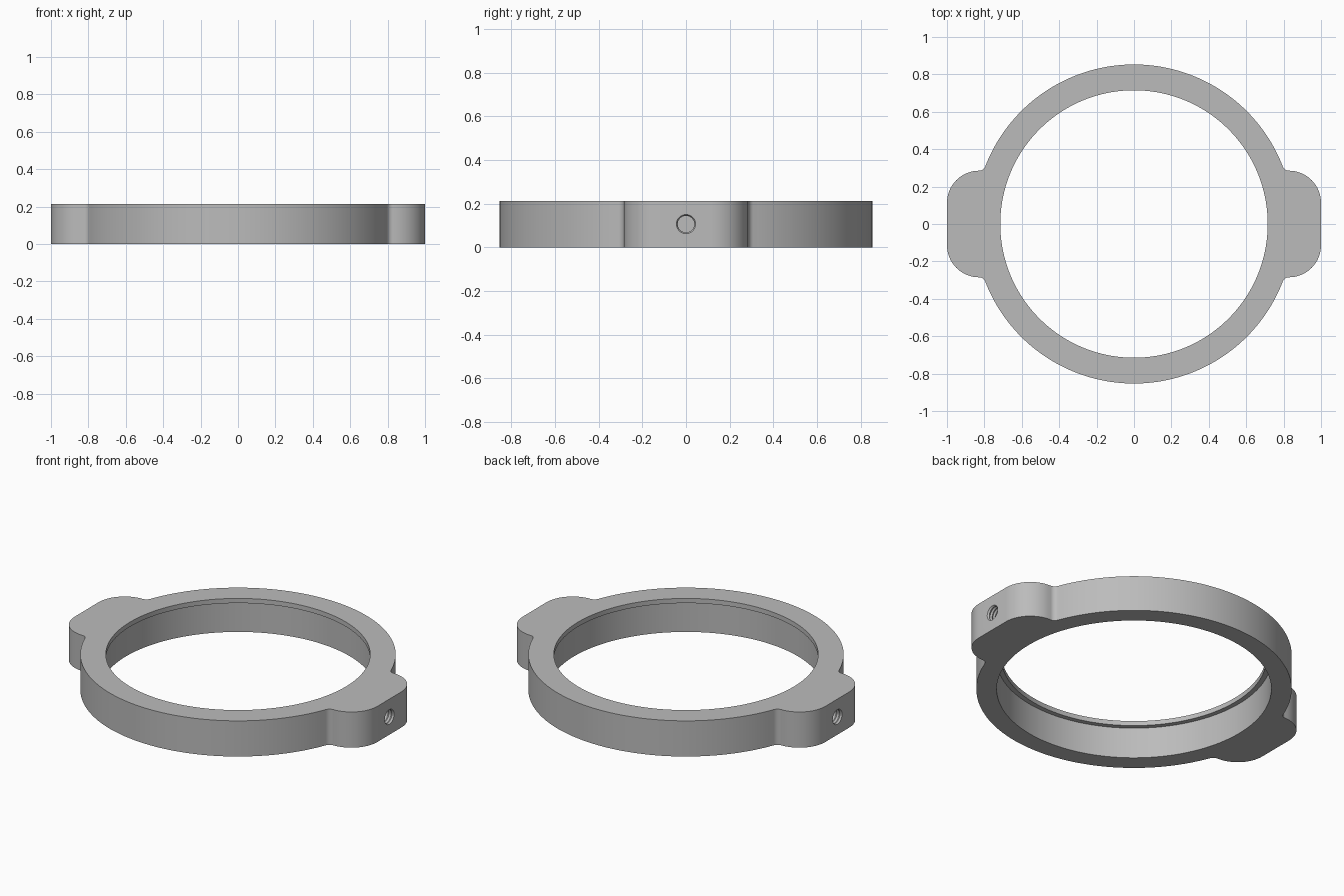
import bpy, bmesh
from math import pi, cos, sin, atan2, hypot
from mathutils import Matrix

cube = bpy.data.objects.get("Cube")
if cube:
    bpy.data.objects.remove(cube)

H = 0.213                # height of the ring
R_OUT = 0.853            # outer radius
R_BORE, R_LIP = 0.743, 0.715
LIP = 0.028              # thickness of the inner lip at the top
LUG_Y, FILLET = 0.285, 0.035

metal = bpy.data.materials.new("plain grey metal")
metal.use_nodes = True
grey = (0.5, 0.5, 0.5, 1)
metal.diffuse_color = grey
metal.node_tree.nodes["Principled BSDF"].inputs["Base Color"].default_value = grey


def arc(cx, cy, r, a0, a1, n):
    return [(cx + r * cos(a0 + (a1 - a0) * i / n),
             cy + r * sin(a0 + (a1 - a0) * i / n)) for i in range(n + 1)]


def add_object(name, bm):
    bmesh.ops.recalc_face_normals(bm, faces=bm.faces)
    mesh = bpy.data.meshes.new(name)
    bm.to_mesh(mesh)
    bm.free()
    mesh.materials.append(metal)
    obj = bpy.data.objects.new(name, mesh)
    bpy.context.collection.objects.link(obj)
    return obj


def lathe(name, profile, steps, matrix=Matrix()):
    """Closed solid turned about z from (radius, z) points."""
    bm = bmesh.new()
    rings = [[bm.verts.new((r * cos(2 * pi * i / steps), r * sin(2 * pi * i / steps), z))
              for i in range(steps)] for r, z in profile]
    for a, b in zip(rings, rings[1:]):
        for i in range(steps):
            j = (i + 1) % steps
            bm.faces.new((a[i], a[j], b[j], b[i]))
    bm.faces.new(rings[0])
    bm.faces.new(rings[-1])
    bm.transform(matrix)
    return add_object(name, bm)


# Quarter outline: rounded lug corner, concave fillet, ring arc
fy = LUG_Y + FILLET
fx = ((R_OUT + FILLET) ** 2 - fy ** 2) ** 0.5
corner = 1 - fx
angle = atan2(fy, fx)
quarter = arc(fx, LUG_Y - corner, corner, 0, pi / 2, 16)
quarter += arc(fx, fy, FILLET, -pi / 2, angle - pi, 8)[1:]
quarter += arc(0, 0, R_OUT, angle, pi / 2, 40)[1:]

# Mirror the quarter around and extrude it into the ring body
half = quarter + [(-x, y) for x, y in reversed(quarter[:-1])]
outline = half + [(x, -y) for x, y in reversed(half)]
bm = bmesh.new()
base = bm.faces.new([bm.verts.new((x, y, 0)) for x, y in outline])
top = bmesh.ops.extrude_face_region(bm, geom=[base])["geom"]
bmesh.ops.translate(bm, vec=(0, 0, H),
                    verts=[g for g in top if isinstance(g, bmesh.types.BMVert)])
ring = add_object("clamp_ring", bm)

# Stepped bore, leaving a thin lip at the top
cutters = [lathe("bore_cutter", [(R_BORE, -0.1), (R_BORE, H - LIP),
                                 (R_LIP, H - LIP), (R_LIP, H + 0.1)], 160)]

# Blind threaded hole in the end of each lug
thread = [(0.044, 0.05), (0.044, 0.0)]
for k in range(10):
    thread += [(0.038, -0.02 * k - 0.01), (0.044, -0.02 * k - 0.02)]
for side, name in ((1, "left"), (-1, "right")):
    place = Matrix.Translation((side, 0, H / 2)) @ Matrix.Rotation(side * pi / 2, 4, "Y")
    cutters.append(lathe(name + "_hole_cutter", thread, 32, place))

bpy.context.view_layer.objects.active = ring
ring.select_set(True)
for cutter in cutters:
    cutter.hide_render = True
    mod = ring.modifiers.new("cut", "BOOLEAN")
    mod.operation = "DIFFERENCE"
    mod.solver = "EXACT"
    mod.object = cutter
    bpy.ops.object.modifier_apply(modifier=mod.name)
    bpy.data.objects.remove(cutter)

bpy.ops.object.select_all(action="DESELECT")
ring.select_set(True)
bpy.ops.object.shade_smooth_by_angle(angle=pi / 6)
